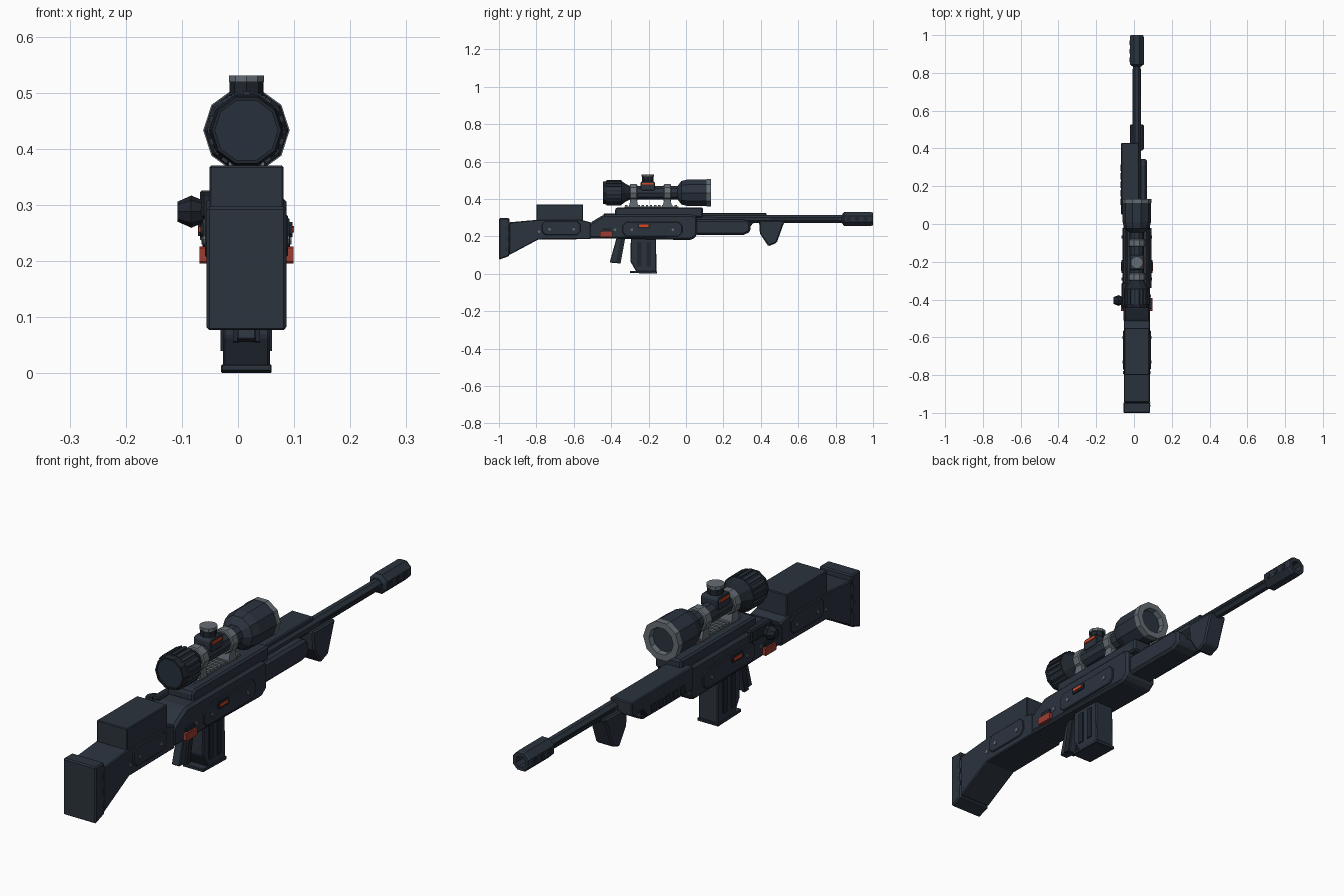
import bpy, bmesh, math
from mathutils import Matrix

cube = bpy.data.objects.get("Cube")
if cube:
    bpy.data.objects.remove(cube, do_unlink=True)

CX = 0.015      # centre plane of the model
SCOPE_Z = 0.433
BORE_Z = 0.293


def material(name, color):
    m = bpy.data.materials.new(name)
    m.use_nodes = True
    rgba = (*color, 1)
    m.diffuse_color = rgba
    node = next(n for n in m.node_tree.nodes if n.type == 'BSDF_PRINCIPLED')
    node.inputs["Base Color"].default_value = rgba
    node.inputs["Roughness"].default_value = 0.7
    return m


BODY = material("slate_body", (0.024, 0.033, 0.048))
DARK = material("dark_metal", (0.014, 0.019, 0.027))
GREY = material("grey_metal", (0.13, 0.155, 0.175))
RED = material("dull_red", (0.33, 0.045, 0.03))
ORANGE = material("bright_orange", (0.7, 0.06, 0.015))
GLASS = material("lens_glass", (0.02, 0.03, 0.045))


def finish(name, bm, mat, bevel=0):
    bmesh.ops.recalc_face_normals(bm, faces=bm.faces)
    me = bpy.data.meshes.new(name)
    bm.to_mesh(me)
    bm.free()
    me.materials.append(mat)
    ob = bpy.data.objects.new(name, me)
    bpy.context.collection.objects.link(ob)
    if bevel:
        mod = ob.modifiers.new("edge", 'BEVEL')
        mod.width = bevel
        mod.segments = 1
        mod.limit_method = 'ANGLE'
    return ob


def prism(name, profile, x0, x1, mat=BODY, bevel=0):
    """Side profile of (y, z) points pushed from x0 to x1."""
    bm = bmesh.new()
    a = [bm.verts.new((x0, y, z)) for y, z in profile]
    b = [bm.verts.new((x1, y, z)) for y, z in profile]
    bm.faces.new(a)
    bm.faces.new(b)
    n = len(a)
    for i in range(n):
        j = (i + 1) % n
        bm.faces.new((a[i], a[j], b[j], b[i]))
    return finish(name, bm, mat, bevel)


def box(name, x, y, z, mat=BODY, bevel=0):
    return prism(name, [(y[0], z[0]), (y[1], z[0]), (y[1], z[1]), (y[0], z[1])],
                 x[0], x[1], mat, bevel)


def central(name, profile, half, mat=BODY, bevel=0):
    return prism(name, profile, CX - half, CX + half, mat, bevel)


def lathe(name, profile, z, sides, mat=BODY, turn=0):
    """(y, radius) points spun around a lengthwise axis at height z."""
    bm = bmesh.new()
    rings = []
    for y, r in profile:
        rings.append([bm.verts.new((CX + r * math.cos(t), y, z + r * math.sin(t)))
                      for t in (turn + math.tau * k / sides for k in range(sides))])
    for a, b in zip(rings, rings[1:]):
        for i in range(sides):
            j = (i + 1) % sides
            bm.faces.new((a[i], a[j], b[j], b[i]))
    bm.faces.new(rings[0])
    bm.faces.new(rings[-1])
    return finish(name, bm, mat)


def disc(name, loc, r, depth, axis, mat, sides=8, r2=None):
    bm = bmesh.new()
    rot = Matrix.Rotation(math.pi / 2, 4, 'Y') if axis == 'X' else Matrix()
    bmesh.ops.create_cone(bm, cap_ends=True, segments=sides, radius1=r,
                          radius2=r if r2 is None else r2, depth=depth,
                          matrix=Matrix.Translation(loc) @ rot)
    return finish(name, bm, mat)


def chamfered(y0, y1, z0, z1, c):
    return [(y0 + c, z0), (y1 - c, z0), (y1, z0 + c), (y1, z1 - c),
            (y1 - c, z1), (y0 + c, z1), (y0, z1 - c), (y0, z0 + c)]


# Stock
central("butt_pad", [(-1, 0.075), (-0.945, 0.095), (-0.945, 0.297), (-1, 0.297)], 0.071, bevel=0.005)
central("stock", [(-0.945, 0.1), (-0.79, 0.183), (-0.51, 0.185), (-0.51, 0.275),
                  (-0.56, 0.288), (-0.8, 0.288), (-0.945, 0.275)], 0.069, bevel=0.004)
central("cheek_rest", [(-0.8, 0.28), (-0.55, 0.28), (-0.55, 0.37), (-0.8, 0.37)], 0.066, bevel=0.003)

# Receiver with its raised top
central("receiver", [(-0.52, 0.19), (0.03, 0.18), (0.06, 0.205), (0.06, 0.3), (0.04, 0.316),
                     (-0.44, 0.316), (-0.5, 0.28), (-0.52, 0.265)], 0.071, bevel=0.01)
central("receiver_top", [(-0.38, 0.31), (0.09, 0.3), (0.09, 0.355), (-0.37, 0.355), (-0.38, 0.345)],
        0.057, bevel=0.008)
central("sight_rail", [(-0.33, 0.35), (-0.04, 0.35), (-0.04, 0.36), (-0.33, 0.36)], 0.024, GREY)
for i in range(13):
    y = -0.325 + i * 0.022
    central("rail_tooth", [(y, 0.359), (y + 0.012, 0.359), (y + 0.012, 0.368), (y, 0.368)], 0.026, GREY)

# Details repeated on both flanks
for s in (-1, 1):
    def flank(name, profile, inner, outer, mat, bevel=0):
        prism(name, profile, CX + s * inner, CX + s * outer, mat, bevel)

    flank("receiver_panel", chamfered(-0.34, -0.02, 0.2, 0.277, 0.02), 0.065, 0.077, BODY, 0.003)
    flank("stock_panel", chamfered(-0.77, -0.565, 0.207, 0.283, 0.018), 0.062, 0.074, BODY, 0.003)
    flank("selector", chamfered(-0.26, -0.19, 0.243, 0.27, 0.006), 0.07, 0.082, DARK)
    flank("selector_mark", chamfered(-0.25, -0.2, 0.251, 0.262, 0.001), 0.081, 0.085, ORANGE)
    flank("red_plate", chamfered(-0.46, -0.392, 0.196, 0.226, 0.003), 0.07, 0.084, RED)
    flank("red_plate_hinge", chamfered(-0.45, -0.4, 0.226, 0.245, 0.003), 0.065, 0.078, DARK)
    for y, z, x in ((-0.73, 0.238, 0.075), (-0.6, 0.238, 0.075), (-0.785, 0.225, 0.07),
                    (-0.29, 0.236, 0.078), (-0.07, 0.236, 0.078), (-0.38, 0.236, 0.072)):
        disc("screw", (CX + s * x, y, z), 0.008, 0.004, 'X', GREY, 6)
    for i in range(6):
        y, z = -0.965 + 0.014 * (i % 2), 0.12 + i * 0.028
        flank("pad_groove", chamfered(y, y + 0.006, z, z + 0.018, 0.001), 0.068, 0.0715, DARK)
    for y in (0.87, 0.915, 0.96):
        flank("brake_port", chamfered(y - 0.012, y + 0.012, BORE_Z - 0.01, BORE_Z + 0.01, 0.005),
              0.034, 0.039, DARK)

# Bolt handle on one side only
box("bolt_base", (-0.066, -0.03), (-0.44, -0.31), (0.275, 0.323), DARK, 0.005)
disc("bolt_arm", (-0.068, -0.405, 0.29), 0.013, 0.04, 'X', DARK)
disc("bolt_knob_inner", (-0.073, -0.405, 0.288), 0.029, 0.022, 'X', DARK, 8, 0.02)
disc("bolt_knob_outer", (-0.095, -0.405, 0.288), 0.018, 0.025, 'X', DARK, 8, 0.029)

# Magazine
central("magazine", [(-0.295, 0.19), (-0.16, 0.19), (-0.158, 0.01), (-0.265, 0.01), (-0.297, 0.065)],
        0.042, bevel=0.004)
central("magazine_base", [(-0.3, 0.004), (-0.156, 0), (-0.154, 0.013), (-0.3, 0.016)], 0.045, bevel=0.002)
for s in (-1, 1):
    for y in (-0.25, -0.2):
        box("magazine_rib", (CX + s * 0.04, CX + s * 0.046), (y - 0.012, y + 0.012), (0.04, 0.17), DARK)

# Slanted trigger blade with side cheeks
central("trigger_blade", [(-0.372, 0.19), (-0.328, 0.19), (-0.353, 0.055), (-0.408, 0.06)], 0.017, bevel=0.003)
for s in (-1, 1):
    prism("trigger_cheek", [(-0.35, 0.19), (-0.325, 0.19), (-0.35, 0.055), (-0.375, 0.057)],
          CX + s * 0.012, CX + s * 0.024, DARK)

# Handguard, offset cover and fore grip
prism("handguard", [(0.05, 0.208), (0.31, 0.208), (0.345, 0.225), (0.345, 0.27), (0.32, 0.29), (0.05, 0.29)],
      -0.04, 0.068, bevel=0.01)
prism("handguard_cover", [(0.05, 0.235), (0.33, 0.235), (0.36, 0.272), (0.43, 0.272),
                          (0.43, 0.326), (0.05, 0.326)], -0.068, 0.027, bevel=0.004)
for i in range(5):
    y = 0.1 + i * 0.045
    prism("cover_scallop", [(y, 0.245), (y + 0.03, 0.245), (y + 0.036, 0.275), (y + 0.006, 0.275)],
          -0.071, -0.066, DARK)
central("fore_grip", [(0.39, 0.285), (0.53, 0.285), (0.52, 0.262), (0.485, 0.165), (0.44, 0.147),
                      (0.395, 0.215)], 0.037, bevel=0.006)

# Barrel and hollow muzzle brake
turn = math.pi / 8
lathe("barrel", [(0.05, 0.024), (0.85, 0.022)], BORE_Z, 8, BODY, turn)
for s in (-1, 1):
    box("barrel_flute", (CX + s * 0.019, CX + s * 0.0225), (0.45, 0.82), (BORE_Z - 0.004, BORE_Z + 0.004), DARK)
lathe("muzzle_brake", [(0.835, 0.026), (0.845, 0.04), (0.99, 0.04), (1, 0.036), (1, 0.022), (0.92, 0.022)],
      BORE_Z, 8, BODY, turn)

# Scope: eyepiece, tube, objective
lathe("eyepiece", [(-0.437, 0.056), (-0.445, 0.056), (-0.445, 0.062), (-0.42, 0.067), (-0.345, 0.067),
                   (-0.325, 0.052), (-0.3, 0.038)], SCOPE_Z, 10, DARK)
lathe("eyepiece_lens", [(-0.44, 0.056), (-0.43, 0.056)], SCOPE_Z, 10, GLASS)
for k in range(20):
    rib = box("eyepiece_rib", (-0.006, 0.006), (-0.425, -0.345), (0.055, 0.069), BODY)
    rib.matrix_world = Matrix.Translation((CX, 0, SCOPE_Z)) @ Matrix.Rotation(math.tau * k / 20, 4, 'Y')
lathe("scope_tube", [(-0.33, 0.038), (0, 0.038)], SCOPE_Z, 10)
lathe("objective_bell", [(-0.045, 0.038), (-0.025, 0.066), (0.01, 0.075), (0.112, 0.075)], SCOPE_Z, 10)
lathe("objective_rim", [(0.11, 0.077), (0.133, 0.077), (0.133, 0.053), (0.1, 0.048)], SCOPE_Z, 10, GREY)
lathe("objective_lens", [(0.1, 0.05), (0.106, 0.05)], SCOPE_Z, 10, GLASS)

# Scope mounts
for y in (-0.28, -0.1):
    lathe("mount_ring", [(y - 0.02, 0.044), (y - 0.016, 0.048), (y + 0.016, 0.048), (y + 0.02, 0.044)],
          SCOPE_Z, 10, GREY)
    central("mount_foot", [(y - 0.025, 0.36), (y + 0.025, 0.36), (y + 0.016, 0.4), (y - 0.016, 0.4)], 0.032, GREY)

# Adjustment turret
central("turret_base", chamfered(-0.243, -0.165, 0.445, 0.495, 0.008), 0.037, bevel=0.003)
for s in (-1, 1):
    box("turret_mark", (CX + s * 0.036, CX + s * 0.04), (-0.235, -0.173), (0.476, 0.486), ORANGE)
disc("turret_neck", (CX, -0.204, 0.505), 0.03, 0.03, 'Z', DARK)
disc("turret_cap", (CX, -0.204, 0.525), 0.033, 0.012, 'Z', GREY, 10)
